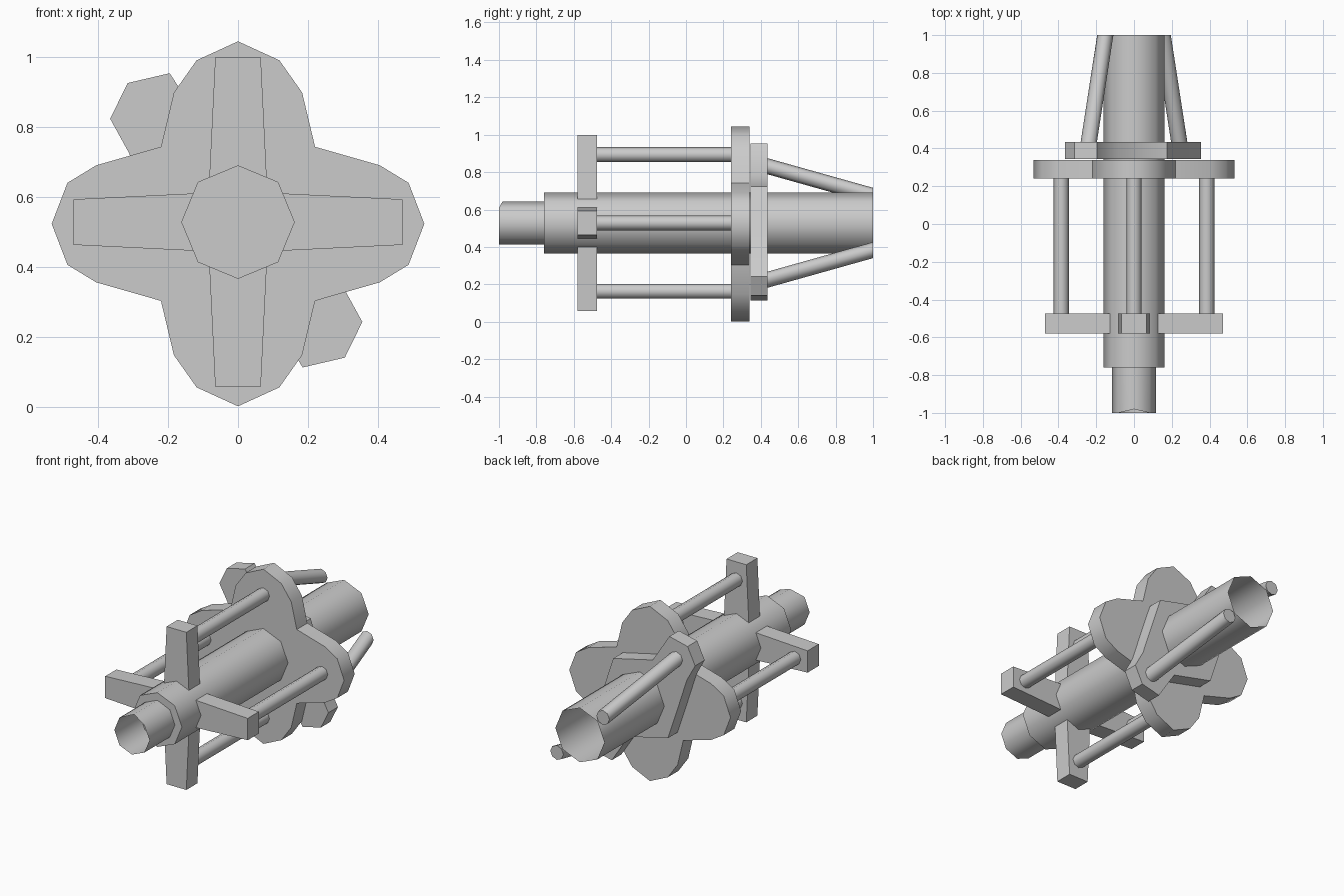
import bpy, bmesh
from math import cos, sin, pi, radians

old = bpy.data.objects.get("Cube")
if old:
    bpy.data.objects.remove(old, do_unlink=True)

AXIS = 0.528  # height of the central axis

grey = bpy.data.materials.new("light grey")
grey.use_nodes = True
grey.diffuse_color = (0.6, 0.6, 0.6, 1)
grey.node_tree.nodes["Principled BSDF"].inputs["Base Color"].default_value = (0.6, 0.6, 0.6, 1)


def loft(name, front, back, y0, y1, caps=(True, True), smooth=50):
    """Join two outlines (x, height above axis) lying at y0 and y1."""
    bm = bmesh.new()
    a = [bm.verts.new((x, y0, AXIS + z)) for x, z in front]
    b = [bm.verts.new((x, y1, AXIS + z)) for x, z in back]
    n = len(a)
    for i in range(n):
        j = (i + 1) % n
        bm.faces.new((a[i], a[j], b[j], b[i]))
    if caps[0]:
        bm.faces.new(a[::-1])
    if caps[1]:
        bm.faces.new(b)
    # Outlines may run either way round, so orient the walls outward
    area = sum(p[0] * q[1] - q[0] * p[1] for p, q in zip(front, front[1:] + front[:1]))
    if area > 0:
        bmesh.ops.reverse_faces(bm, faces=bm.faces[:])
    if all(caps):
        bmesh.ops.recalc_face_normals(bm, faces=bm.faces[:])
    mesh = bpy.data.meshes.new(name)
    bm.to_mesh(mesh)
    bm.free()
    mesh.materials.append(grey)
    ob = bpy.data.objects.new(name, mesh)
    bpy.context.collection.objects.link(ob)
    bpy.ops.object.select_all(action="DESELECT")
    ob.select_set(True)
    bpy.context.view_layer.objects.active = ob
    bpy.ops.object.shade_smooth_by_angle(angle=radians(smooth))
    return ob


def ring(r, cx=0, cz=0, n=8):
    return [(cx + r * cos(2 * pi * i / n), cz + r * sin(2 * pi * i / n)) for i in range(n)]


def rod(name, start, end, y0, y1, r=0.04):
    return loft(name, ring(r, *start), ring(r, *end), y0, y1)


# Central tubes: wide body open at the back, narrow nozzle open at the front
loft("main_tube", ring(0.162), ring(0.162), -0.76, 1.0, caps=(True, False))
nozzle = loft("front_nozzle", ring(0.116), ring(0.116), -1.0, -0.76, caps=(False, False))
top = max((v for v in nozzle.data.vertices if v.co.y < -0.9), key=lambda v: v.co.z)
top.co.y = -0.98

# Four tapered arms of the front spider, each with a rod back to the plate
directions = {"right": (1, 0), "top": (0, 1), "left": (-1, 0), "bottom": (0, -1)}
for name, (dx, dz) in directions.items():
    arm = [(0.0, -0.088), (0.47, -0.065), (0.47, 0.065), (0.0, 0.088)]
    outline = [(u * dx - v * dz, u * dz + v * dx) for u, v in arm]
    loft(name + "_arm", outline, outline, -0.58, -0.475)
    reach = 0.385 if dx else 0.365
    spot = (reach * dx, reach * dz)
    rod(name + "_rod", spot, spot, -0.48, 0.245)

# Four-lobed plate, mirrored from one quarter
quarter = [(0.0, 0.521), (0.118, 0.467), (0.183, 0.375), (0.22, 0.22),
           (0.405, 0.167), (0.487, 0.117), (0.532, 0.0)]
half = quarter + [(x, -z) for x, z in quarter[-2::-1]]
lobed = half + [(-x, z) for x, z in half[-2:0:-1]]
lobed = [(x, z - 0.005) for x, z in lobed]
loft("lobed_plate", lobed, lobed, 0.24, 0.34)

# Two-eared rear plate, repeated by a half turn
ear = [(-0.19, 0.42), (-0.31, 0.392), (-0.36, 0.29), (-0.305, 0.19),
       (-0.25, 0.02), (-0.18, -0.19), (0.08, -0.25)]
eared = ear + [(-x, -z) for x, z in ear]
eared = [(x - 0.005, z + 0.005) for x, z in eared]
loft("eared_plate", eared, eared, 0.345, 0.435)

# Slanted struts from the ears to the back rim
for name, s in (("left", -1), ("right", 1)):
    rod(name + "_strut", (0.24 * s, -0.305 * s), (0.152 * s, -0.145 * s), 0.43, 1.0, r=0.043)
